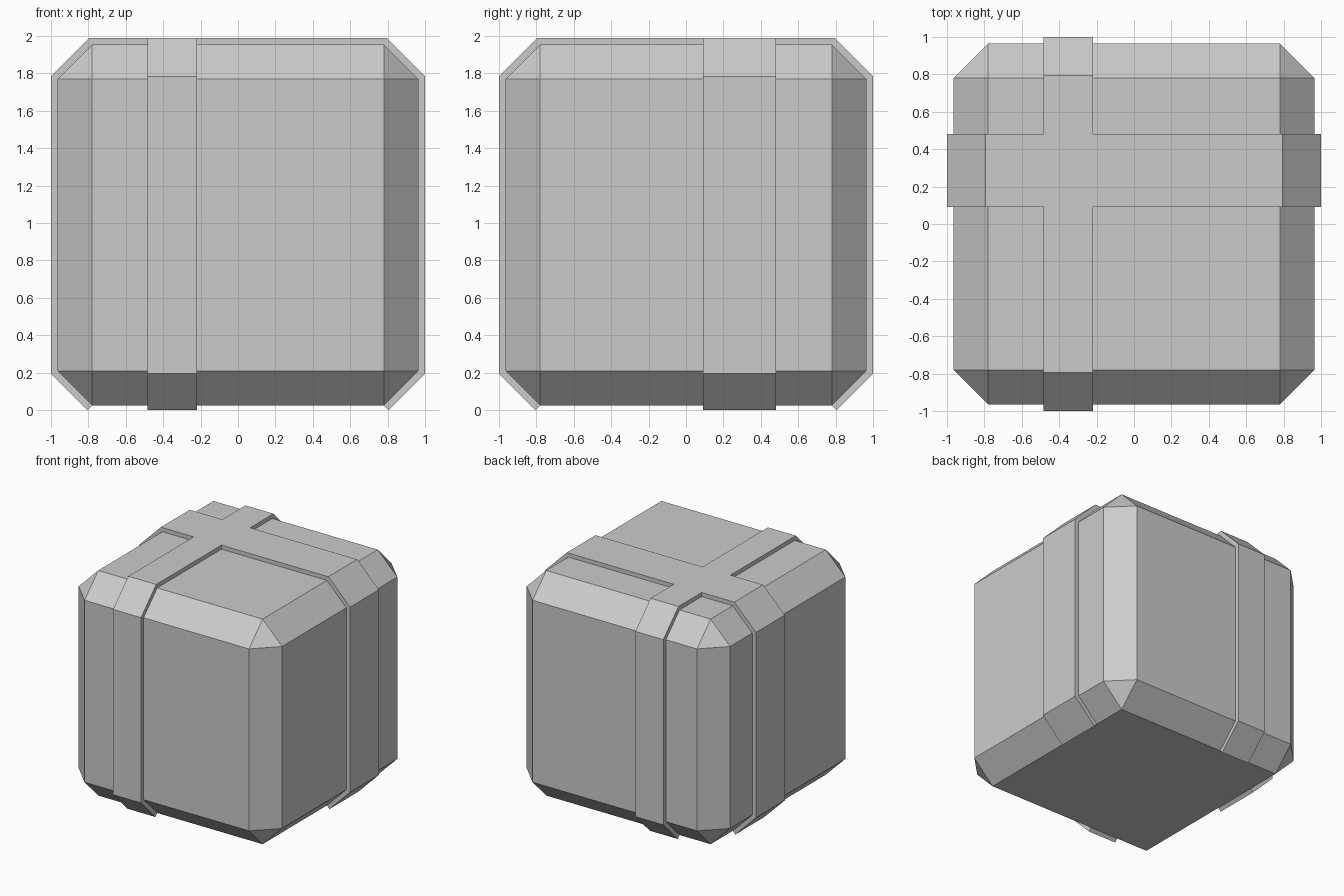
import bpy, bmesh
from mathutils import Vector, Matrix

if "Cube" in bpy.data.objects:
    bpy.data.objects.remove(bpy.data.objects["Cube"])

HALF, CHAMFER, RAISE = 0.965, 0.185, 0.035
CENTRE_Z = 0.99
RIBBON_X = (-0.485, -0.22)   # band running front to back
RIBBON_Y = (0.09, 0.48)      # band running left to right

bm = bmesh.new()

# Box body: cube with flat chamfers on every edge
bmesh.ops.create_cube(bm, size=2 * HALF, matrix=Matrix.Translation((0, 0, CENTRE_Z)))
bmesh.ops.bevel(bm, geom=bm.edges[:], offset=CHAMFER, offset_type='OFFSET',
                segments=1, profile=0.5, affect='EDGES')

# Cut the ribbon outlines into the surface
for axis, limits in ((0, RIBBON_X), (1, RIBBON_Y)):
    for value in limits:
        co, no = Vector(), Vector()
        co[axis], no[axis] = value, 1
        bmesh.ops.bisect_plane(bm, geom=bm.verts[:] + bm.edges[:] + bm.faces[:],
                               dist=1e-5, plane_co=co, plane_no=no)
bm.normal_update()


def in_ribbon(face):
    c = face.calc_center_median()
    return face.normal.z > -0.9 and (RIBBON_X[0] < c.x < RIBBON_X[1]
                                     or RIBBON_Y[0] < c.y < RIBBON_Y[1])


# Ribbons: raise the bands evenly, leaving the underside plain
band = [f for f in bm.faces if in_ribbon(f)]
geom = bmesh.ops.extrude_face_region(bm, geom=band)["geom"]
leftover = [f for f in band if f.is_valid]
if leftover:
    bmesh.ops.delete(bm, geom=leftover, context='FACES')
raised = {g for g in geom if isinstance(g, bmesh.types.BMFace)}
for f in raised:
    f.normal_update()
moves = []
for v in (g for g in geom if isinstance(g, bmesh.types.BMVert)):
    normals = []
    for f in v.link_faces:
        if f in raised and all(f.normal.dot(n) < 0.999 for n in normals):
            normals.append(f.normal.copy())
    total = sum(normals, Vector())
    moves.append((v, total * (RAISE / total.dot(normals[0]))))
for v, offset in moves:
    v.co += offset

bmesh.ops.recalc_face_normals(bm, faces=bm.faces[:])
mesh = bpy.data.meshes.new("gift_box")
bm.to_mesh(mesh)
bm.free()
bpy.context.collection.objects.link(bpy.data.objects.new("gift_box", mesh))
